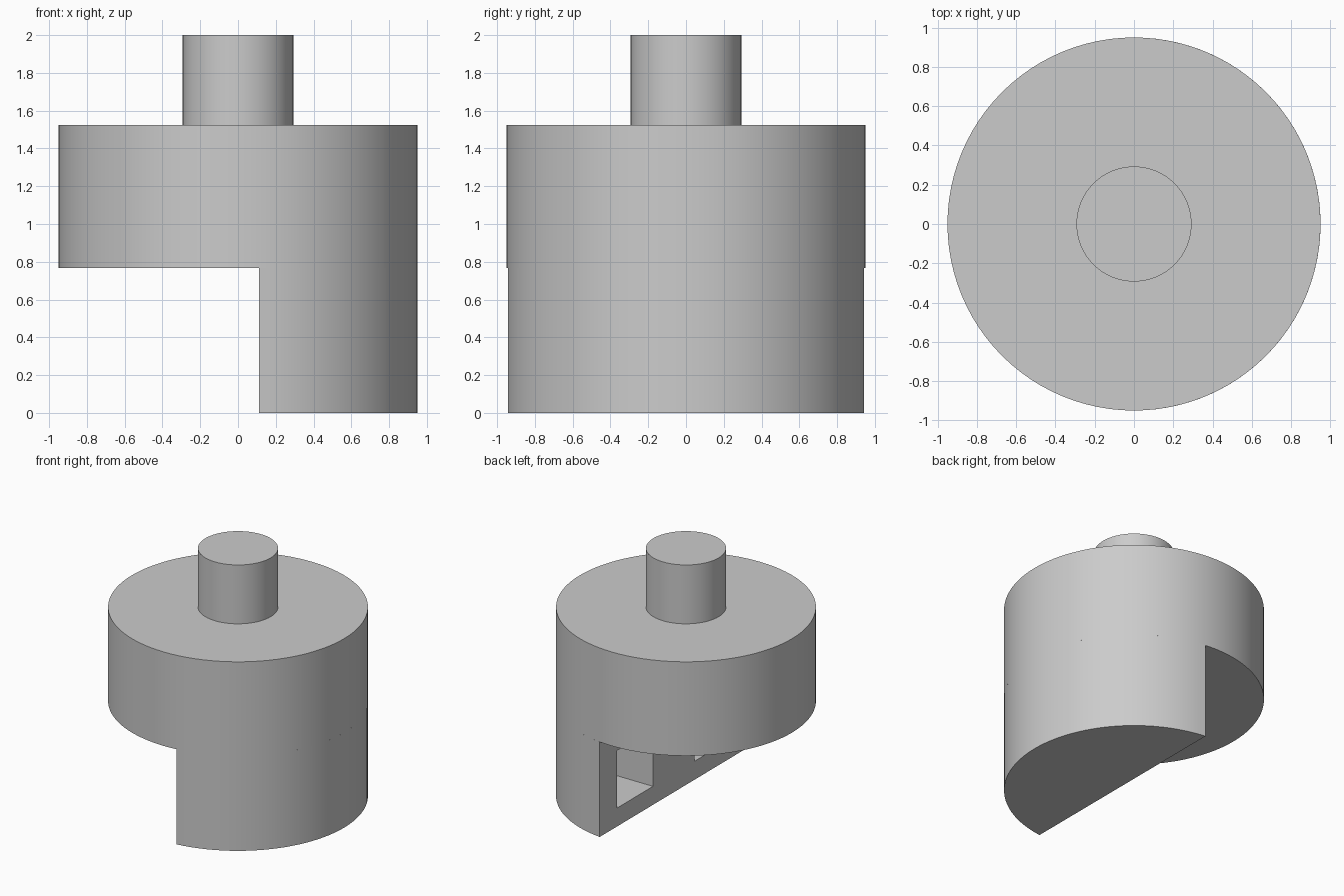
import bpy, bmesh, math

cube = bpy.data.objects.get("Cube")
if cube:
    bpy.data.objects.remove(cube, do_unlink=True)

RADIUS, CUT_X = 0.95, 0.11
STEP_Z, TOP_Z = 0.767, 1.525

# Plain grey, used everywhere
grey = bpy.data.materials.new("plain_grey")
grey.use_nodes = True
colour = (0.6, 0.6, 0.6, 1)
grey.diffuse_color = colour
grey.node_tree.nodes["Principled BSDF"].inputs["Base Color"].default_value = colour


def prism(name, outline, z0, z1):
    """Extrude a flat outline between two heights."""
    bm = bmesh.new()
    base = bm.faces.new([bm.verts.new((x, y, z0)) for x, y in outline])
    top = bmesh.ops.extrude_face_region(bm, geom=[base])["geom"]
    verts = [v for v in top if isinstance(v, bmesh.types.BMVert)]
    bmesh.ops.translate(bm, verts=verts, vec=(0, 0, z1 - z0))
    bmesh.ops.recalc_face_normals(bm, faces=bm.faces)
    mesh = bpy.data.meshes.new(name)
    bm.to_mesh(mesh)
    bm.free()
    obj = bpy.data.objects.new(name, mesh)
    bpy.context.collection.objects.link(obj)
    mesh.materials.append(grey)
    return obj


def arc(radius, start, end, steps, closed=False):
    count = steps if closed else steps + 1
    angles = [start + (end - start) * i / steps for i in range(count)]
    return [(radius * math.cos(a), radius * math.sin(a)) for a in angles]


# Round head and the shaft on top
head = prism("head", arc(RADIUS, 0, math.tau, 96, True), STEP_Z, TOP_Z)
shaft = prism("shaft", arc(0.293, 0, math.tau, 64, True), TOP_Z, 2)

# Lower half-round block with a flat side
half = math.acos(CUT_X / RADIUS)
lower = prism("lower_block", arc(RADIUS, -half, half, 48), 0, STEP_Z)

# Two square pockets in the flat side
for side, label in ((1, "back"), (-1, "front")):
    y0, y1 = sorted((side * 0.264, side * 0.722))
    x0, x1 = CUT_X - 0.1, CUT_X + 0.458
    cutter = prism(label + "_pocket_cutter",
                   [(x0, y0), (x1, y0), (x1, y1), (x0, y1)], 0.149, 0.612)
    cutter.hide_render = True
    cutter.hide_set(True)
    cut = lower.modifiers.new(label + "_pocket", "BOOLEAN")
    cut.operation, cut.solver, cut.object = "DIFFERENCE", "EXACT", cutter

# Smooth round walls, sharp rims
bpy.ops.object.select_all(action="DESELECT")
for obj in (head, shaft, lower):
    obj.select_set(True)
bpy.context.view_layer.objects.active = head
bpy.ops.object.shade_smooth_by_angle(angle=math.radians(30))
